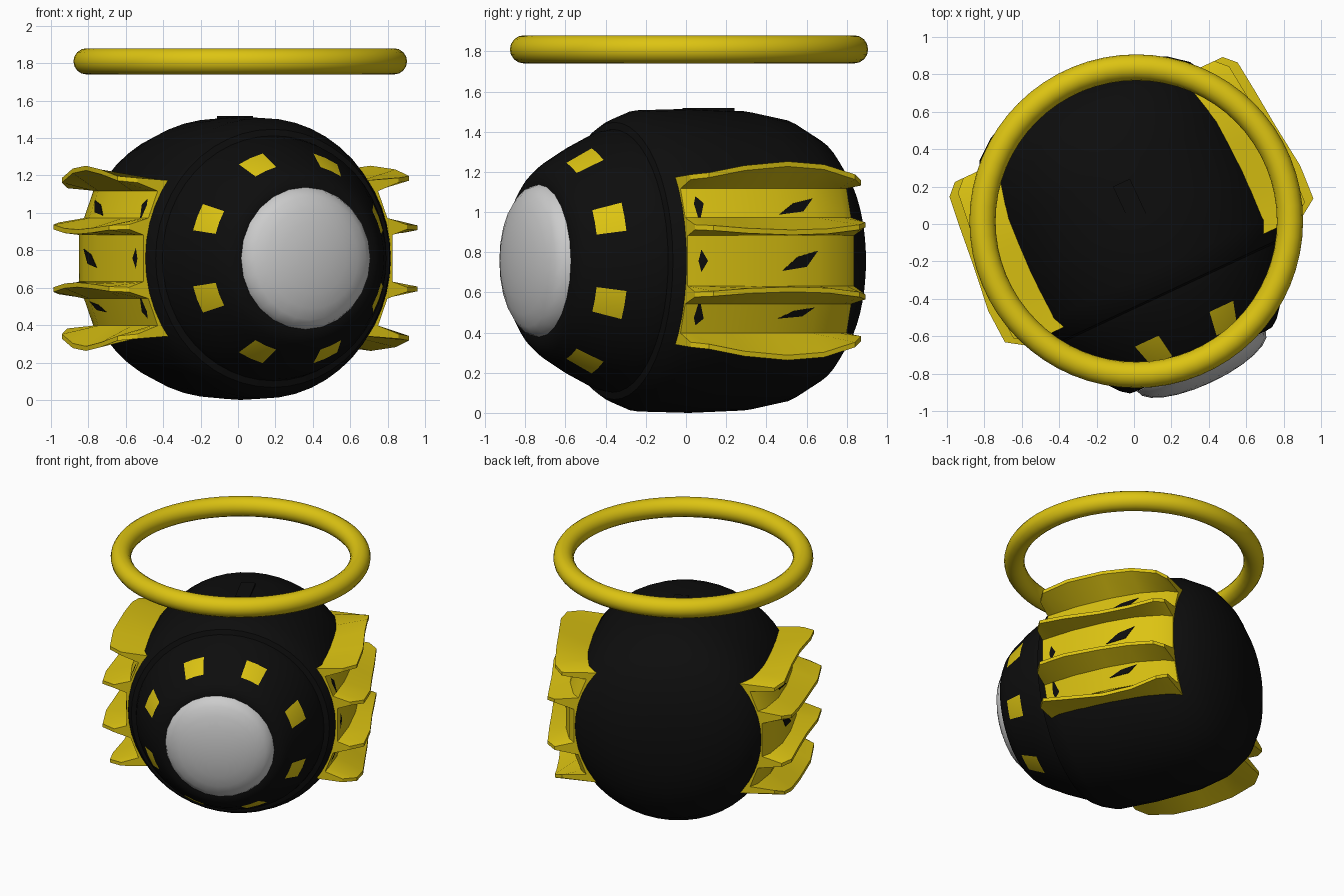
import bpy, bmesh, math
from mathutils import Vector

cube = bpy.data.objects.get("Cube")
if cube:
    bpy.data.objects.remove(cube, do_unlink=True)

CENTRE = (0.012, 0.015, 0.757)
TURN = math.radians(25)


def material(name, rgb, roughness=0.6):
    m = bpy.data.materials.new(name)
    m.use_nodes = True
    m.diffuse_color = (*rgb, 1)
    bsdf = m.node_tree.nodes["Principled BSDF"]
    bsdf.inputs["Base Color"].default_value = (*rgb, 1)
    bsdf.inputs["Roughness"].default_value = roughness
    return m


BLACK = material("black shell", (0.004, 0.004, 0.004))
YELLOW = material("yellow", (0.72, 0.55, 0.006))
GREY = material("light grey", (0.6, 0.6, 0.6))


def finish(name, bm, mats, angle=35, mirror=False):
    """Turn a bmesh in the body frame (front is -y) into a placed object."""
    bmesh.ops.recalc_face_normals(bm, faces=bm.faces)
    mesh = bpy.data.meshes.new(name)
    bm.to_mesh(mesh)
    bm.free()
    for m in mats:
        mesh.materials.append(m)
    obj = bpy.data.objects.new(name, mesh)
    bpy.context.collection.objects.link(obj)
    obj.location = CENTRE
    obj.rotation_euler.z = TURN
    if mirror:
        obj.modifiers.new("mirror", "MIRROR").use_mirror_merge = False
    bpy.ops.object.select_all(action="DESELECT")
    obj.select_set(True)
    bpy.context.view_layer.objects.active = obj
    bpy.ops.object.shade_smooth_by_angle(angle=math.radians(angle))
    return obj


def revolve(profile, segments, paint=None):
    """Spin (forward, radius) points about the front-back axis."""
    bm = bmesh.new()
    rings = []
    for s, r in profile:
        if r == 0:
            rings.append([bm.verts.new((0, -s, 0))] * segments)
        else:
            angles = [2 * math.pi * k / segments for k in range(segments)]
            rings.append([bm.verts.new((r * math.cos(a), -s, r * math.sin(a))) for a in angles])
    for row, (a, b) in enumerate(zip(rings, rings[1:])):
        for k in range(segments):
            n = (k + 1) % segments
            corners = list(dict.fromkeys([a[k], a[n], b[n], b[k]]))
            face = bm.faces.new(corners)
            if paint:
                face.material_index = paint(row, k)
    return bm


# Round body with a stepped front cone; eight yellow windows on the cone
body_profile = [(-0.85, 0), (-0.84, 0.2), (-0.8, 0.37), (-0.73, 0.52), (-0.65, 0.62),
                (-0.5, 0.705), (-0.3, 0.745), (0, 0.757), (0.28, 0.75), (0.37, 0.715),
                (0.41, 0.69), (0.42, 0.655), (0.47, 0.645), (0.605, 0.58), (0.735, 0.505),
                (0.79, 0.46), (0.82, 0.42), (0.825, 0.38), (0.82, 0)]
window_row = 13
finish("body", revolve(body_profile, 48,
       lambda row, k: int(row == window_row and k % 6 in (2, 3))), [BLACK, YELLOW])

# Domed front lens
lens_r, lens_h = 0.38, 0.125
lens_profile = [(0.826 + lens_h * math.cos(t * math.pi / 12), lens_r * math.sin(t * math.pi / 12))
                for t in range(7)]
finish("front_lens", revolve(lens_profile, 24), [GREY], 60)

# Side panels: stations of (forward, fin tip, panel surface, bow of outer fins)
stations = [(0.35, 0.82, 0.735, 0), (0.29, 0.91, 0.745, 0.01), (0.1, 0.92, 0.77, 0.045),
            (-0.15, 0.89, 0.775, 0.065), (-0.36, 0.87, 0.755, 0.05),
            (-0.54, 0.85, 0.70, 0.0), (-0.6, 0.79, 0.655, -0.03)]


def panel_section(tip, base, bow):
    """Half outline, top down, of two fins and the channels beside them."""
    upper = [(base - 0.17, 0.415), (tip - 0.05, 0.43 + bow), (tip - 0.05, 0.405 + bow),
             (base - 0.085, 0.36), (base - 0.03, 0.215), (tip, 0.18 - 0.4 * bow),
             (tip, 0.155 - 0.4 * bow), (base, 0.125)]
    return upper + [(x, -z) for x, z in reversed(upper)]


bm = bmesh.new()
loops = [[bm.verts.new((x, -s, z)) for x, z in panel_section(tip, base, bow)]
         for s, tip, base, bow in stations]
for a, b in zip(loops, loops[1:]):
    for k in range(len(a)):
        n = (k + 1) % len(a)
        bm.faces.new((a[k], a[n], b[n], b[k]))
bm.faces.new(loops[0])
bm.faces.new(loops[-1])
finish("side_fins", bm, [YELLOW], 30, mirror=True)

# Dark slits in the three channels of each panel
bm = bmesh.new()
for z, half, inset in ((0.27, 0.04, 0.05), (0, 0.05, 0), (-0.26, 0.028, 0.047)):
    outline = []
    for s, dz in ((-0.15, -half), (-0.24, half * 0.4), (-0.355, half), (-0.29, -half * 0.6)):
        surface = 0.775 + (s + 0.15) * 0.095 - inset
        if z:
            surface -= (abs(z + dz) - abs(z)) * 0.38
        outline.append(bm.verts.new((surface + 0.004, -s, z + dz)))
    face = bm.faces.new(outline)
    solid = bmesh.ops.extrude_face_region(bm, geom=[face])["geom"]
    bmesh.ops.translate(bm, vec=Vector((-0.008, 0, 0)),
                        verts=[v for v in solid if isinstance(v, bmesh.types.BMVert)])
finish("channel_slits", bm, [BLACK], mirror=True)

# Small hatch on top of the body
bm = bmesh.new()
bmesh.ops.create_cube(bm, size=1)
bmesh.ops.scale(bm, vec=(0.1, 0.24, 0.02), verts=bm.verts)
bmesh.ops.translate(bm, vec=(0.015, 0.1, 0.75), verts=bm.verts)
finish("top_hatch", bm, [BLACK])

# Floating ring above the body
bpy.ops.mesh.primitive_torus_add(major_radius=0.822, minor_radius=0.07, major_segments=64,
                                 minor_segments=16, location=(CENTRE[0], CENTRE[1], 1.81))
ring = bpy.context.object
ring.name = "floating_ring"
ring.data.materials.append(YELLOW)
bpy.ops.object.shade_smooth_by_angle(angle=math.radians(60))
